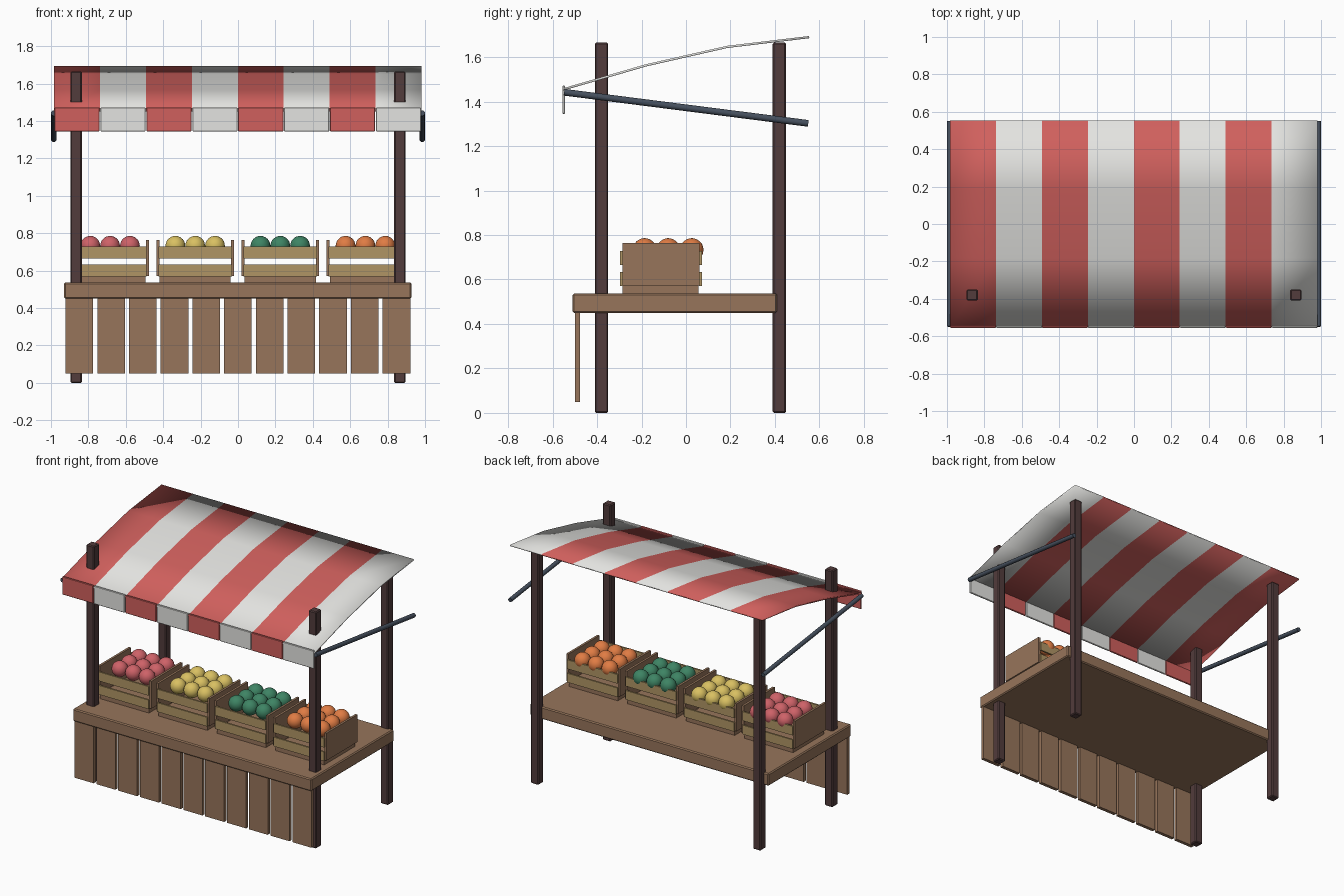
import bpy, bmesh, math
from mathutils import Vector

cube = bpy.data.objects.get("Cube")
if cube:
    bpy.data.objects.remove(cube, do_unlink=True)


def material(name, r, g, b):
    # 8-bit display colour converted to linear
    lin = [(c / 255 / 12.92) if c < 11 else ((c / 255 + 0.055) / 1.055) ** 2.4 for c in (r, g, b)]
    m = bpy.data.materials.new(name)
    m.use_nodes = True
    m.diffuse_color = (*lin, 1)
    bsdf = m.node_tree.nodes["Principled BSDF"]
    bsdf.inputs["Base Color"].default_value = (*lin, 1)
    bsdf.inputs["Roughness"].default_value = 0.8
    return m


RED = material("canopy red", 208, 96, 93)
WHITE = material("canopy white", 228, 228, 225)
WOOD = material("counter wood", 151, 117, 91)
SLAT = material("crate slat wood", 176, 149, 101)
POST = material("dark post wood", 82, 60, 60)
METAL = material("blue grey metal", 70, 80, 94)
FRUITS = {
    "apple": material("apple red", 206, 98, 104),
    "lemon": material("lemon yellow", 217, 192, 98),
    "lime": material("lime green", 62, 132, 100),
    "orange": material("orange peel", 224, 124, 68),
}


def finish(name, bm, mats):
    mesh = bpy.data.meshes.new(name)
    bmesh.ops.recalc_face_normals(bm, faces=bm.faces)
    bm.to_mesh(mesh)
    bm.free()
    for m in mats:
        mesh.materials.append(m)
    ob = bpy.data.objects.new(name, mesh)
    bpy.context.collection.objects.link(ob)
    return ob


def box(name, x, y, z, mat, bevel=0.0):
    """Box from (min, max) ranges on each axis."""
    bm = bmesh.new()
    bmesh.ops.create_cube(bm, size=1)
    for v in bm.verts:
        v.co = Vector([(r[0] + r[1]) / 2 + c * (r[1] - r[0]) for r, c in zip((x, y, z), v.co)])
    if bevel:
        bmesh.ops.bevel(bm, geom=bm.edges[:], offset=bevel, segments=1, affect='EDGES')
    return finish(name, bm, [mat])


def smooth(ob, angle=40):
    bpy.ops.object.select_all(action='DESELECT')
    ob.select_set(True)
    bpy.context.view_layer.objects.active = ob
    bpy.ops.object.shade_smooth_by_angle(angle=math.radians(angle))


# Corner posts
for side, x in (("left", 0.865), ("right", -0.865)):
    for end, y in (("front", -0.38), ("back", 0.42)):
        box(f"{end}_{side}_post", (x - 0.03, x + 0.03), (y - 0.03, y + 0.03), (0, 1.665), POST, 0.006)

# Counter top and front planks
box("counter_top", (-0.93, 0.927), (-0.51, 0.41), (0.45, 0.537), WOOD, 0.007)
for i in range(11):
    x = -0.848 + i * 0.1695
    box(f"front_plank_{i + 1}", (x - 0.074, x + 0.074), (-0.5, -0.476), (0.05, 0.452), WOOD)


# Crates with slatted sides and a layer of fruit
def crate(name, cx, fruit_mat):
    box(f"{name}_crate_base", (cx - 0.19, cx + 0.19), (-0.285, 0.057), (0.535, 0.572), WOOD)
    for side, s in (("left", 1), ("right", -1)):
        xs = sorted((cx + s * 0.192, cx + s * 0.208))
        box(f"{name}_crate_{side}_end", xs, (-0.285, 0.06), (0.572, 0.765), WOOD)
    for face, y in (("front", -0.29), ("back", 0.065)):
        for level, z in (("lower", 0.57), ("upper", 0.665)):
            box(f"{name}_crate_{face}_{level}_slat", (cx - 0.196, cx + 0.196),
                (y - 0.006, y + 0.006), (z, z + 0.064), SLAT)
    bm = bmesh.new()
    for i in range(3):
        for j in range(3):
            new = bmesh.ops.create_icosphere(bm, subdivisions=3, radius=0.053)["verts"]
            bmesh.ops.translate(bm, verts=new,
                                vec=(cx + (i - 1) * 0.106, -0.08 + (j - 1) * 0.106, 0.733))
    smooth(finish(f"{name}_fruit", bm, [fruit_mat]), 60)


for i, (name, mat) in enumerate(FRUITS.items()):
    crate(name, -0.684 + i * 0.455, mat)

# Striped curved canopy: one profile swept across the stripes
profile = [(-0.552, 1.455), (-0.18, 1.563), (0.185, 1.646), (0.554, 1.69)]
STRIPES, LEFT, WIDTH = 8, -0.983, 0.2455
bm = bmesh.new()
rows = [[bm.verts.new((LEFT + i * WIDTH, y, z)) for y, z in profile] for i in range(STRIPES + 1)]
for i in range(STRIPES):
    for j in range(len(profile) - 1):
        f = bm.faces.new((rows[i][j], rows[i + 1][j], rows[i + 1][j + 1], rows[i][j + 1]))
        f.material_index = i % 2
canopy = finish("canopy", bm, [RED, WHITE])
solid = canopy.modifiers.new("thickness", 'SOLIDIFY')
solid.thickness = 0.01
solid.offset = 0
smooth(canopy)

# Hanging valance flaps
for i in range(STRIPES):
    x = LEFT + i * WIDTH
    box(f"valance_flap_{i + 1}", (x + 0.002, x + WIDTH - 0.002), (-0.556, -0.544),
        (1.345, 1.472), (RED, WHITE)[i % 2], 0.003)

# Canopy support poles
for side, x in (("left", 0.985), ("right", -0.985)):
    a, b = Vector((x, -0.548, 1.442)), Vector((x, 0.55, 1.302))
    bm = bmesh.new()
    bmesh.ops.create_cone(bm, cap_ends=True, segments=12, radius1=0.015, radius2=0.015, depth=(b - a).length)
    pole = finish(f"{side}_support_pole", bm, [METAL])
    pole.location = (a + b) / 2
    pole.rotation_euler = (b - a).to_track_quat('Z', 'Y').to_euler()
    smooth(pole)
